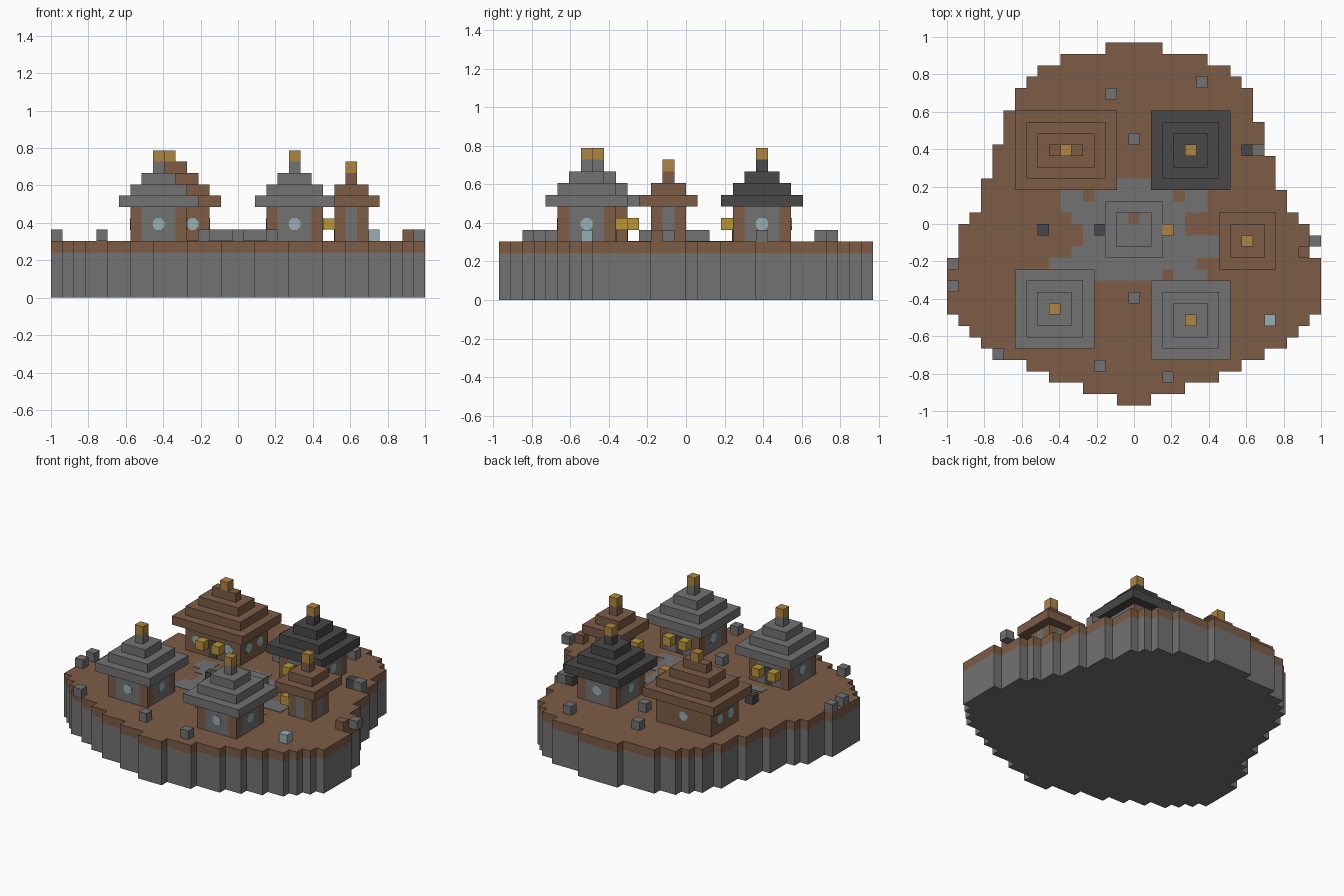
import bpy, bmesh, math
from mathutils import Matrix, Vector

cube = bpy.data.objects.get("Cube")
if cube:
    bpy.data.objects.remove(cube)

U = 2 / 33          # size of one block
GROUND = 5          # ground level in blocks


def material(name, rgb):
    m = bpy.data.materials.new(name)
    m.use_nodes = True
    m.diffuse_color = (*rgb, 1)
    m.node_tree.nodes["Principled BSDF"].inputs["Base Color"].default_value = (*rgb, 1)
    return m


GREY = material("grey stone", (.17, .17, .17))
BROWN = material("brown earth and wood", (.205, .107, .061))
DARK = material("dark stone", (.065, .065, .065))
GOLD = material("gold", (.43, .235, .053))
LAMP = material("lamp yellow", (.48, .305, .035))
GLASS = material("pale blue glass", (.305, .43, .468))


def finish(name, bm, mat):
    mesh = bpy.data.meshes.new(name)
    bm.to_mesh(mesh)
    bm.free()
    mesh.materials.append(mat)
    ob = bpy.data.objects.new(name, mesh)
    bpy.context.collection.objects.link(ob)
    return ob


def boxes(name, mat, items):
    """Each item: centre column, centre row, bottom level, width, depth, height, in blocks."""
    bm = bmesh.new()
    for col, row, z, w, d, h in items:
        place = Matrix.Translation(Vector((col, row + .5, z + h / 2)) * U)
        bmesh.ops.create_cube(bm, size=U, matrix=place @ Matrix.Diagonal((w, d, h, 1)))
    return finish(name, bm, mat)


# Island: stepped outline from the half widths of each row, extruded in two layers
front = [1, 4, 7, 9, 11, 13, 14, 15] + [16] * 5 + [15] * 3 + [14]
back = [10, 10, 9, 8, 6, 2]
left = front + [13] * 3 + [12] * 3 + [11] * 3 + back
right = front + [13] * 2 + [12] * 3 + [11] * 3 + [10] + back


def island(name, mat, low, high):
    pts = []
    for i, w in enumerate(right):
        pts += [(w + .5, i - 16), (w + .5, i - 15)]
    for i, w in reversed(list(enumerate(left))):
        pts += [(-w - .5, i - 15), (-w - .5, i - 16)]
    clean = [p for i, p in enumerate(pts) if p != pts[i - 1]]
    bm = bmesh.new()
    face = bm.faces.new([bm.verts.new((x * U, y * U, low * U)) for x, y in clean])
    out = bmesh.ops.extrude_face_region(bm, geom=[face])
    moved = [v for v in out["geom"] if isinstance(v, bmesh.types.BMVert)]
    bmesh.ops.translate(bm, verts=moved, vec=(0, 0, (high - low) * U))
    bmesh.ops.recalc_face_normals(bm, faces=bm.faces)
    finish(name, bm, mat)


island("island_rock", GREY, 0, 4)
island("island_soil", BROWN, 4, GROUND)

# Paved square: thin strips, as row, first column, last column
paving = [(3, -1, 1), (2, -6, -5), (2, -3, 3), (2, 5, 6), (1, -6, 6), (0, -5, 4),
          (-1, -4, 4), (-2, -4, 7), (-3, -5, 7), (-4, -7, 5), (-5, -3, 2), (-5, 4, 6)]
boxes("plaza_paving", GREY,
      [((a + b) / 2, r, GROUND, b - a + 1, 1, .05) for r, a, b in paving])

# Well in the square
boxes("well_rim", GREY,
      [(0, s * 2 - 1, GROUND, 5, 1, 1) for s in (-1, 1)] +
      [(s * 2, -1, GROUND, 1, 3, 1) for s in (-1, 1)])
boxes("well_earth", BROWN, [(0, 0, GROUND, 1, 1, .1)])


def windows(name, places):
    """Octagonal panes; each place: column, row, outward x, outward y on a wall face."""
    bm = bmesh.new()
    for col, row, nx, ny in places:
        turn = Vector((nx, ny, 0)).to_track_quat('Z', 'Y').to_matrix().to_4x4()
        spot = Vector((col + nx * .5, row + .5 + ny * .5, GROUND + 1.5)) * U
        bmesh.ops.create_cone(bm, cap_ends=True, segments=8, radius1=.034, radius2=.034,
                              depth=.006, matrix=Matrix.Translation(spot) @ turn
                              @ Matrix.Rotation(math.pi / 8, 4, 'Z'))
    finish(name, bm, GLASS)


def house(name, col, row, w, d, roof, door, timber=False, glazed=True):
    """Walls of w by d blocks; door is the outward direction of the entrance."""
    hx, hy = (w - 1) // 2, (d - 1) // 2
    boxes(name + "_walls", BROWN if timber else GREY,
          [(col, row, GROUND, w - 2, d, 3), (col, row, GROUND, w, d - 2, 3)])
    boxes(name + "_corner_posts", BROWN,
          [(col + sx * hx, row + sy * hy, GROUND, 1, 1, 3)
           for sx in (-1, 1) for sy in (-1, 1)])
    # Stepped roof and finial
    steps = (d + 3) // 2
    boxes(name + "_roof", roof,
          [(col, row, GROUND + 3 + i, w + 2 - 2 * i, d + 2 - 2 * i, 1) for i in range(steps)])
    boxes(name + "_finial", GOLD, [(col, row, GROUND + 3 + steps, 1, 1, 1)])
    # Door with a lamp on each side
    dx, dy = door
    boxes(name + "_door", DARK,
          [(col + dx * (hx + .5), row + dy * (hy + .5), GROUND,
            .1 if dx else 1, .1 if dy else 1, 2)])
    boxes(name + "_lamps", LAMP,
          [(col + dx * (hx + 1) + s * dy, row + dy * (hy + 1) + s * dx, GROUND + 1, 1, 1, 1)
           for s in (-1, 1)])
    if timber:
        windows(name + "_windows",
                [(col + s * hx, row + t, s, 0) for s in (-1, 1) for t in (-1, 1)] +
                [(col + s * 2, row - hy, 0, -1) for s in (-1, 1)] + [(col, row + hy, 0, 1)])
    elif glazed:
        windows(name + "_windows",
                [(col + nx * hx, row + ny * hy, nx, ny)
                 for nx, ny in ((1, 0), (-1, 0), (0, 1), (0, -1)) if (nx, ny) != door])


house("front_right_house", -7, -8, 5, 5, GREY, (0, 1))
house("front_left_house", 5, -9, 5, 5, GREY, (0, 1))
house("back_left_house", 5, 6, 5, 5, DARK, (0, -1))
house("back_right_hall", -6, 6, 7, 5, BROWN, (0, -1), timber=True)
house("small_hut", 10, -2, 3, 3, BROWN, (-1, 0), glazed=False)

# Loose blocks scattered on the ground
loose = {
    "grey_boulders": (GREY, [(-2, 11), (6, 12), (0, 7), (11, 6), (16, -2), (-16, -4),
                             (-16, -6), (0, -7), (-12, -12), (-3, -13), (3, -14)]),
    "dark_boulders": (DARK, [(10, 6), (-8, -1), (-3, -1)]),
    "brown_block": (BROWN, [(15, -3)]),
    "gold_block": (GOLD, [(3, -1)]),
    "crystal_block": (GLASS, [(12, -9)]),
}
for name, (mat, cells) in loose.items():
    boxes(name, mat, [(c, r, GROUND, 1, 1, 1) for c, r in cells])
